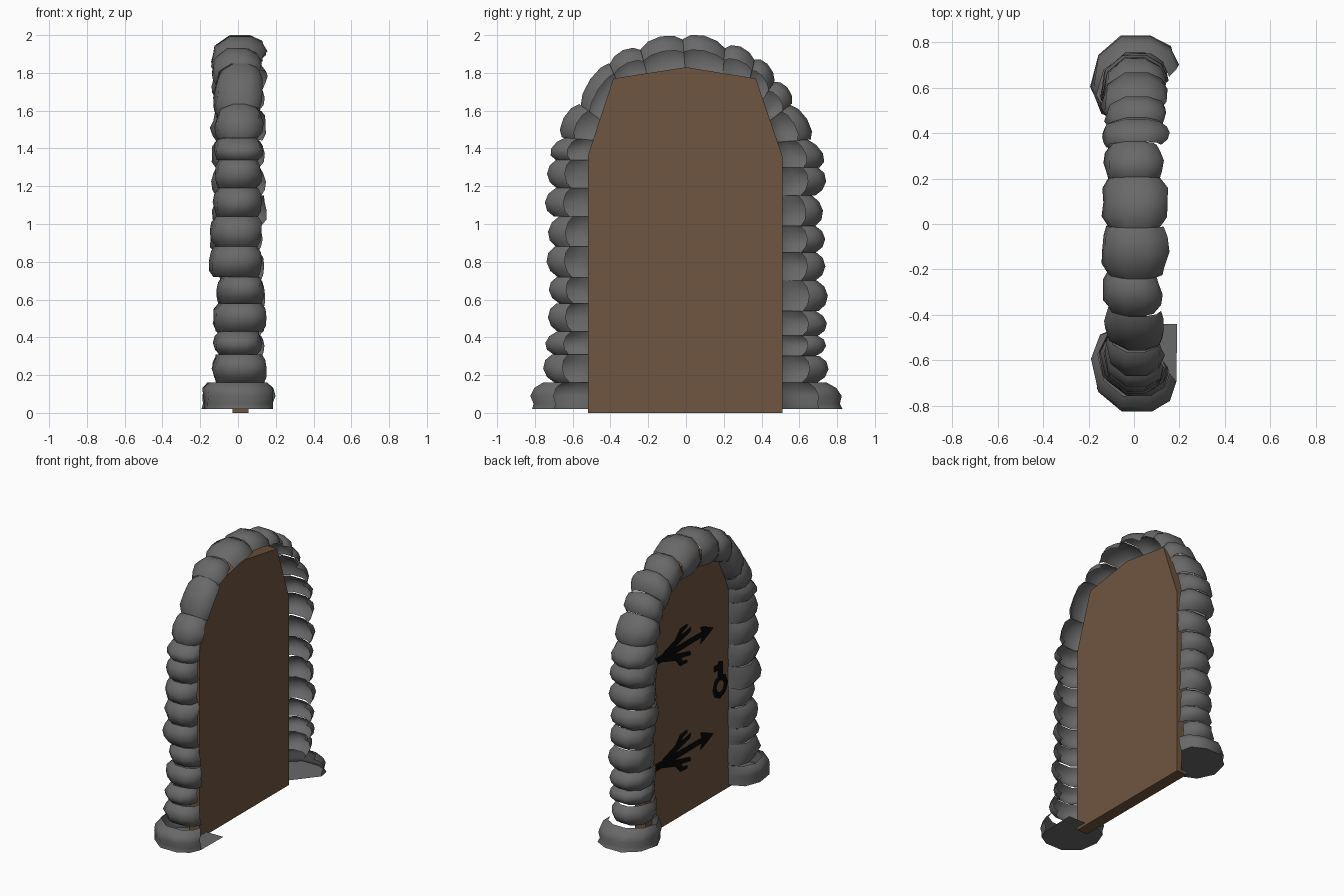
import bpy, bmesh, math, random
from mathutils import Vector

if "Cube" in bpy.data.objects:
    bpy.data.objects.remove(bpy.data.objects["Cube"])

random.seed(11)


def material(name, rgb):
    m = bpy.data.materials.new(name)
    m.diffuse_color = (*rgb, 1)
    m.use_nodes = True
    m.node_tree.nodes["Principled BSDF"].inputs["Base Color"].default_value = m.diffuse_color
    return m


WOOD = material("wood", (0.16, 0.09, 0.05))
IRON = material("iron", (0.002, 0.002, 0.002))
STONE = material("stone", (0.14, 0.14, 0.14))


def finish(name, bm, mat):
    me = bpy.data.meshes.new(name)
    bm.to_mesh(me)
    bm.free()
    ob = bpy.data.objects.new(name, me)
    bpy.context.collection.objects.link(ob)
    me.materials.append(mat)
    return ob


def prism(name, pts, x0, x1, mat):
    """Extrude a (y, z) outline along x."""
    bm = bmesh.new()
    f = bm.faces.new([bm.verts.new((x0, y, z)) for y, z in pts])
    ext = bmesh.ops.extrude_face_region(bm, geom=[f])["geom"]
    bmesh.ops.translate(bm, vec=(x1 - x0, 0, 0),
                        verts=[v for v in ext if isinstance(v, bmesh.types.BMVert)])
    bmesh.ops.recalc_face_normals(bm, faces=bm.faces)
    return finish(name, bm, mat)


# Door panel
prism("door_panel", [(-.52, 0), (.51, 0), (.51, 1.36), (.37, 1.77), (0, 1.83),
                     (-.385, 1.77), (-.52, 1.36)], -.03, .055, WOOD)

# Strap hinges: shaft with arrow head and two mirrored curls
CURL = [(.32, .0), (.20, .025), (.10, .05), (0, .078), (-.01, .112), (.10, .09),
        (.085, .12), (.03, .135), (.03, .155), (.11, .15), (.165, .085), (.31, .035)]
for label, z in (("upper", 1.23), ("lower", .46)):
    half = [(.50, .026), (-.14, .018), (-.12, .06), (-.18, .04)]
    outline = half + [(-.265, 0)] + [(y, -h) for y, h in reversed(half)]
    prism(label + "_hinge_strap", [(y, z + h) for y, h in outline], -.036, -.028, IRON)
    for side in (1, -1):
        prism(label + "_hinge_curl", [(y, z + side * h * .9) for y, h in CURL],
              -.035, -.028, IRON)

# Ring handle and its mount
bpy.ops.mesh.primitive_torus_add(major_segments=8, minor_segments=4, major_radius=.066,
                                 minor_radius=.024, location=(-.033, -.345, .775),
                                 rotation=(0, math.pi / 2, 0))
ring = bpy.context.object
ring.name = "ring_handle"
ring.scale.z = .3
ring.data.materials.append(IRON)
prism("handle_mount", [(-.375, .83), (-.325, .83), (-.325, .90), (-.28, .90), (-.28, .94),
                       (-.325, .94), (-.335, .96), (-.375, .945)], -.036, -.028, IRON)

# Joints around the frame: (inner point, outer point) in the (y, z) plane
LEFT = [.02, .16, .31, .43, .58, .72, .88, 1.04, 1.19, 1.34]
RIGHT = [.02, .16, .30, .41, .54, .70, .85, .99, 1.15, 1.30]
ARCH = [(-.44, 1.44, -.69, 1.46), (-.41, 1.52, -.60, 1.66), (-.33, 1.68, -.42, 1.88),
        (-.19, 1.73, -.25, 1.96), (0, 1.76, -.02, 2.02), (.19, 1.73, .21, 1.975),
        (.32, 1.69, .37, 1.90), (.37, 1.60, .49, 1.79), (.41, 1.52, .59, 1.66),
        (.44, 1.43, .69, 1.45)]
joints = [(-.44, z, -.75, z) for z in LEFT] + ARCH + [(.44, z, .75, z) for z in reversed(RIGHT)]

# Open shell section of a stone: (position from inner to outer edge, x)
SECTION = [(0, -.025), (.12, -.10), (.42, -.135), (.78, -.115), (1, -.04), (1, .055),
           (.88, .115), (.68, .135)]
RINGS = [(0, .83), (.2, .95), (.5, 1), (.8, .95), (1, .83)]


def stone(name, a, b, base):
    """Loft a bulging shell between two joints; base marks the joint on the ground."""
    bm = bmesh.new()
    arch = max(a[1], b[1]) > 1.5
    reach = 1.24 if base else random.uniform(.98, 1.03) if arch else random.uniform(.92, 1.02)
    width = 1.42 if base else random.uniform(.92, 1.22 if arch else 1.1)
    shift = 0 if base else random.uniform(-.015, .015)
    lean = random.uniform(-.12, .12)
    rows = []
    for t, k in RINGS:
        if base and t == (0 if base == "a" else 1):
            k = .97
        inner = Vector(a[:2]).lerp(Vector(b[:2]), t)
        outer = Vector(a[2:]).lerp(Vector(b[2:]), t)
        row = []
        for u, x in SECTION:
            p = inner.lerp(outer, u * k * reach * (1 + lean * (t - .5)))
            j = random.uniform(-.008, .008) if u else 0
            row.append(bm.verts.new((x * k * width + shift * (u > 0) + j, p.x, p.y)))
        rows.append(row)
    for r0, r1 in zip(rows, rows[1:]):
        for i in range(len(SECTION) - 1):
            bm.faces.new((r0[i], r0[i + 1], r1[i + 1], r1[i]))
    # Ground face of the base stones; the front one reaches across to the door side
    if base == "a":
        bm.faces.new(rows[0] + [bm.verts.new((.19, -.44, .02))])
    elif base == "b":
        bm.faces.new(rows[-1])
    bmesh.ops.recalc_face_normals(bm, faces=bm.faces)
    # Keep the shells facing away from the frame's core
    mid = [f for f in bm.faces if len(f.verts) == 4]
    core = Vector((0, (a[0] + b[0] + a[2] + b[2]) / 4, (a[1] + b[1] + a[3] + b[3]) / 4))
    if sum(f.normal.dot(f.calc_center_median() - core) for f in mid) < 0:
        bmesh.ops.reverse_faces(bm, faces=bm.faces)
    ob = finish(name, bm, STONE)
    bpy.ops.object.select_all(action='DESELECT')
    ob.select_set(True)
    bpy.context.view_layer.objects.active = ob
    bpy.ops.object.shade_smooth_by_angle(angle=math.radians(55))


last = len(joints) - 2
for i in range(last + 1):
    stone(f"frame_stone_{i + 1}", joints[i], joints[i + 1],
          "a" if i == 0 else "b" if i == last else "")
